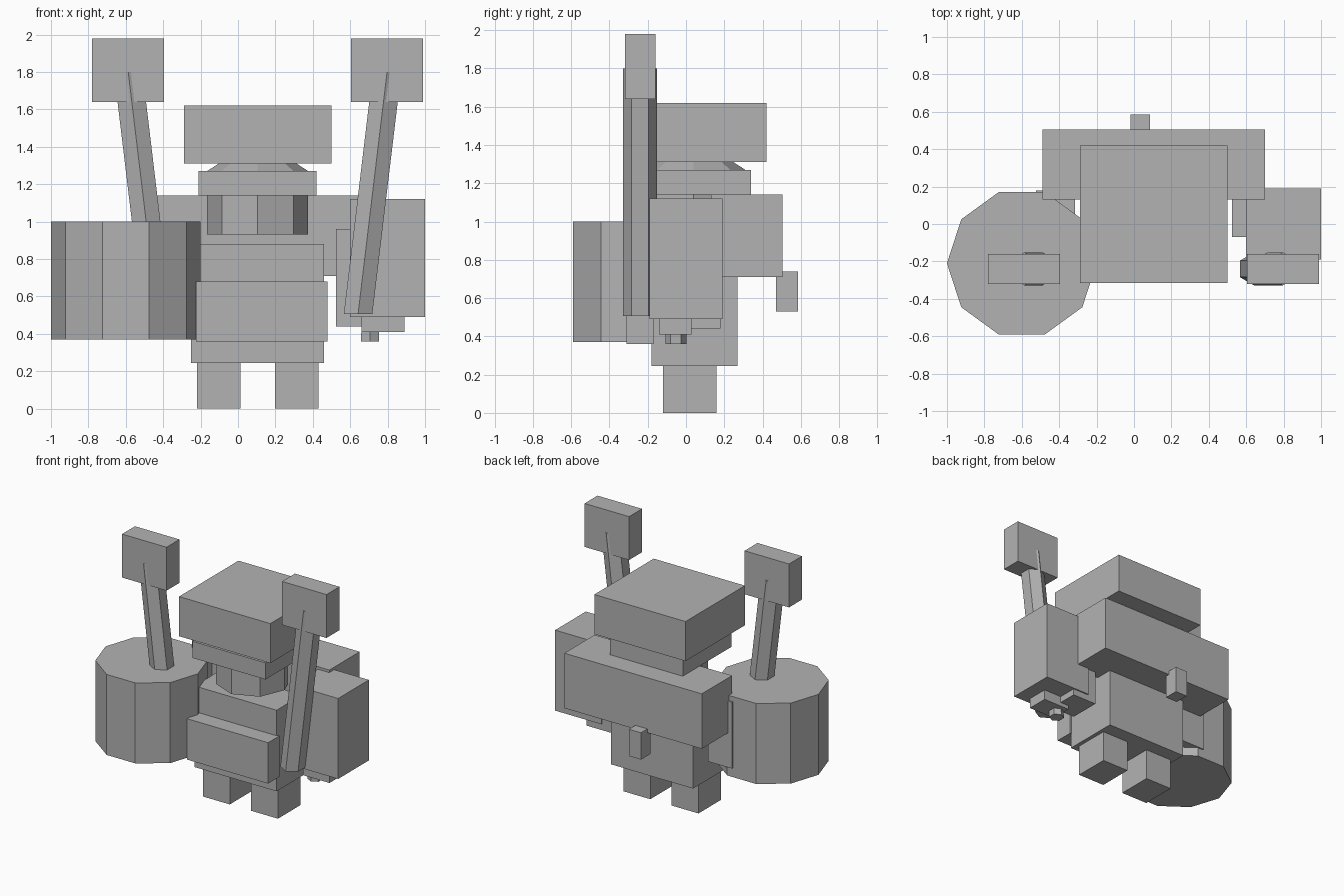
import bpy, math
from mathutils import Vector

if "Cube" in bpy.data.objects:
    bpy.data.objects.remove(bpy.data.objects["Cube"])

grey = bpy.data.materials.new("plain grey")
grey.diffuse_color = (0.45, 0.45, 0.45, 1)
grey.use_nodes = True
grey.node_tree.nodes["Principled BSDF"].inputs["Base Color"].default_value = grey.diffuse_color
CX = 0.105  # the figure's own symmetry line


def make(name, verts, faces):
    me = bpy.data.meshes.new(name)
    me.from_pydata(verts, [], faces)
    me.materials.append(grey)
    ob = bpy.data.objects.new(name, me)
    bpy.context.collection.objects.link(ob)
    return ob


def box(name, x0, x1, y0, y1, z0, z1):
    v = [(x, y, z) for z in (z0, z1) for x, y in ((x0, y0), (x1, y0), (x1, y1), (x0, y1))]
    return make(name, v, [(3, 2, 1, 0), (4, 5, 6, 7)] +
                [(i, (i + 1) % 4, (i + 1) % 4 + 4, i + 4) for i in range(4)])


def prism(name, n, rings, start=0.0):
    """Stack of n-sided rings, each ((x, y, z), radius), capped at both ends."""
    v = []
    for c, r in rings:
        for i in range(n):
            a = start + 2 * math.pi * i / n
            v.append(Vector(c) + Vector((r * math.cos(a), r * math.sin(a), 0)))
    f = [tuple(range(n))[::-1], tuple(range(len(v) - n, len(v)))]
    for k in range(len(rings) - 1):
        for i in range(n):
            j = (i + 1) % n
            f.append((k * n + i, k * n + j, (k + 1) * n + j, (k + 1) * n + i))
    return make(name, v, f)


# parts mirrored about the body centre line
for side, s in (("left", -1), ("right", 1)):
    def pair(name, d0, d1, *rest):
        a, b = sorted((CX + s * d0, CX + s * d1))
        return box(side + "_" + name, a, b, *rest)
    pair("leg", 0.092, 0.325, -0.12, 0.16, 0, 0.25)
    pair("arm", 0.42, 0.63, -0.07, 0.18, 0.44, 0.96)
    pair("mallet_head", 0.50, 0.885, -0.32, -0.16, 1.64, 1.98)
    # leaning six-sided handle with a ridge at the front
    prism(side + "_mallet_handle", 6,
          [((CX + s * 0.537, -0.24, 0.507), 0.088), ((CX + s * 0.692, -0.24, 1.80), 0.088)],
          math.pi / 2)

# body
box("torso", -0.25, 0.46, -0.18, 0.27, 0.245, 0.88)
box("front_pouch", -0.225, 0.478, -0.31, -0.17, 0.36, 0.68)
box("back_pack", -0.49, 0.70, 0.13, 0.505, 0.71, 1.14)
box("tail", -0.02, 0.085, 0.47, 0.585, 0.53, 0.74)

# head and hat
prism("head", 8, [((CX, 0.04, 0.93), 0.27), ((CX, 0.04, 1.27), 0.27), ((CX, 0.04, 1.325), 0.185)])
box("hat_band", -0.21, 0.42, -0.26, 0.34, 1.14, 1.27)
box("hat", -0.29, 0.50, -0.315, 0.42, 1.31, 1.62)

# right arm block with hand and small peg
box("right_arm_block", 0.60, 1.0, -0.19, 0.19, 0.49, 1.12)
box("right_hand", 0.66, 0.89, -0.14, 0.03, 0.41, 0.52)
prism("right_peg", 6, [((0.705, -0.053, 0.36), 0.055), ((0.71, -0.053, 0.50), 0.055)], math.pi / 2)

# big ten-sided drum
prism("drum", 10, [((-0.6, -0.21, 0.37), 0.4), ((-0.6, -0.21, 1.0), 0.4)])
